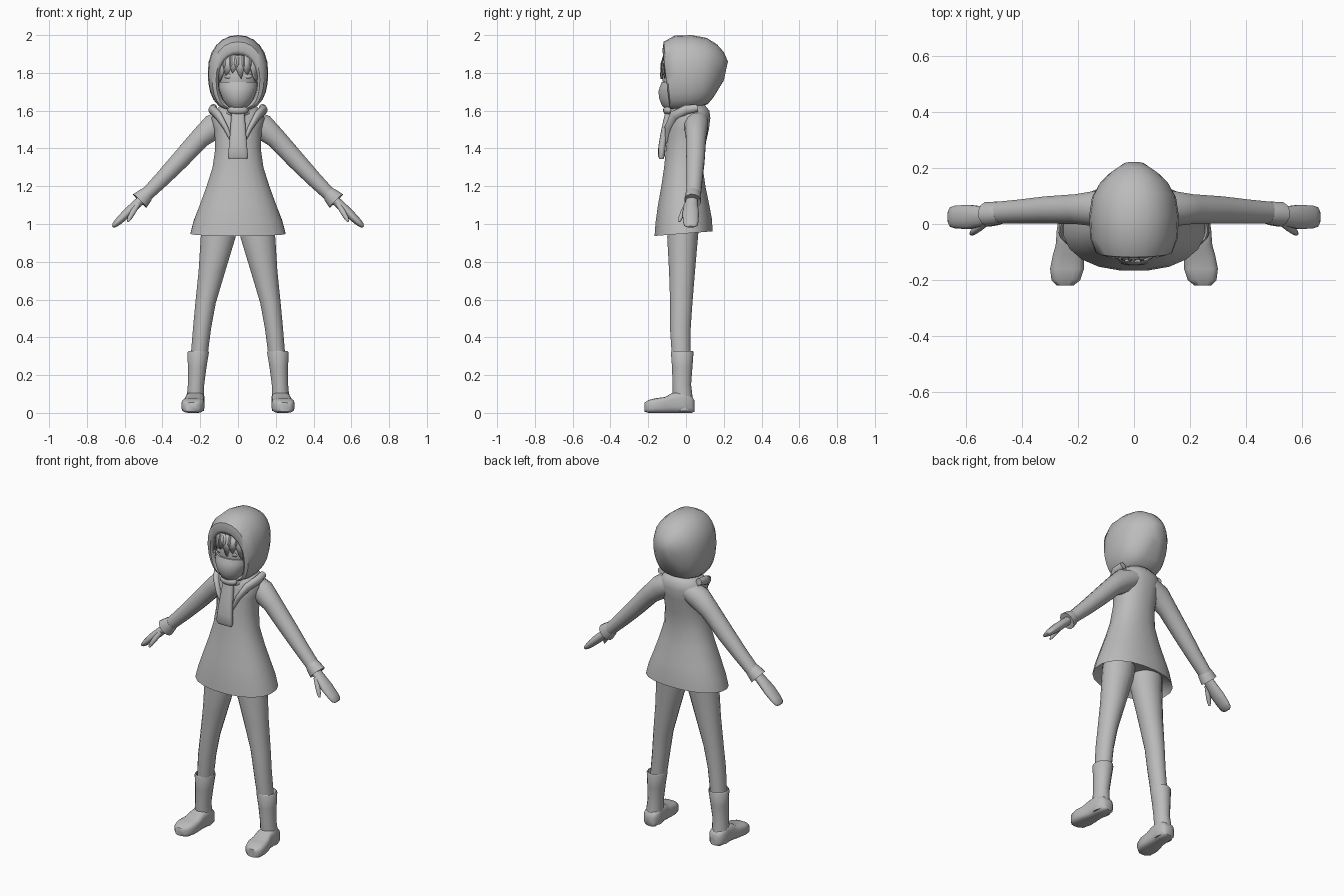
import bpy, bmesh, math
from mathutils import Vector

grey = bpy.data.materials.new("plain grey")
grey.diffuse_color = (0.5, 0.5, 0.5, 1)
X, Y, Z = Vector((1, 0, 0)), Vector((0, 1, 0)), Vector((0, 0, 1))


def finish(name, bm, mirror=False):
    bmesh.ops.recalc_face_normals(bm, faces=bm.faces)
    me = bpy.data.meshes.new(name)
    bm.to_mesh(me)
    bm.free()
    ob = bpy.data.objects.new(name, me)
    me.materials.append(grey)
    bpy.context.collection.objects.link(ob)
    if mirror:
        ob.modifiers.new("mirror", 'MIRROR')
    return ob


def power(v, p):
    return math.copysign(abs(v) ** p, v)


def ring(c, u, v, p=1.0, n=16):
    """Superellipse of half-axis vectors u and v round c."""
    out = []
    for i in range(n):
        a = 2 * math.pi * (i + 0.5) / n
        out.append(Vector(c) + u * power(math.cos(a), p) + v * power(math.sin(a), p))
    return out


def skin(name, rings, mirror=False, cap_start=True, cap_end=True):
    bm = bmesh.new()
    rows = [[bm.verts.new(p) for p in r] for r in rings]
    n = len(rows[0])
    for a, b in zip(rows, rows[1:]):
        for i in range(n):
            j = (i + 1) % n
            bm.faces.new((a[i], a[j], b[j], b[i]))
    if cap_start:
        bm.faces.new(rows[0])
    if cap_end:
        bm.faces.new(rows[-1])
    return finish(name, bm, mirror)


def upright(name, data, mirror=False, p=1.0, n=16):
    """Level sections: x, y, z, half width, half depth."""
    return skin(name, [ring((x, y, z), X * a, Y * b, p, n) for x, y, z, a, b in data], mirror)


def tube(name, data, side=Y, n=12):
    """Sections square to the path: x, y, z, half width, half depth along side."""
    pts = [Vector(d[:3]) for d in data]
    rings = []
    for i, d in enumerate(data):
        t = (pts[min(i + 1, len(pts) - 1)] - pts[max(i - 1, 0)]).normalized()
        u = t.cross(side).normalized()
        rings.append(ring(pts[i], u * d[3], u.cross(t) * d[4], 1.0, n))
    return skin(name, rings, True)


def ball(name, c, r, mirror=False, seg=16):
    bm = bmesh.new()
    bmesh.ops.create_uvsphere(bm, u_segments=seg, v_segments=seg // 2, radius=1)
    for v in bm.verts:
        v.co = Vector((v.co.x * r[0] + c[0], v.co.y * r[1] + c[1], v.co.z * r[2] + c[2]))
    return finish(name, bm, mirror)


# flared coat, with a turned-in hem: z, half width, front y, back y
coat = [(1.0, .20, -.13, .10), (.97, .243, -.157, .132), (.95, .255, -.168, .143),
        (1.02, .236, -.163, .138), (1.1, .205, -.15, .125), (1.2, .168, -.132, .104),
        (1.3, .136, -.117, .09), (1.4, .122, -.107, .10), (1.5, .126, -.10, .122),
        (1.56, .142, -.09, .13), (1.6, .125, -.078, .125), (1.63, .09, -.06, .10)]
rings = [ring((0, (f + b) / 2, z), X * w, Y * (b - f) / 2, 0.9, 20) for z, w, f, b in coat]
for r in rings[:4]:
    for q in r:
        q.z += 0.08 * q.y
skin("coat", rings)

# sleeves, cuffs, hands and thumbs
tube("sleeve", [(.06, .055, 1.55, .06, .065), (.13, .055, 1.515, .07, .065),
                (.20, .053, 1.455, .056, .055), (.31, .05, 1.335, .05, .05),
                (.40, .045, 1.24, .043, .044), (.49, .04, 1.15, .036, .04)])
tube("cuff", [(.475, .038, 1.168, .034, .038), (.49, .038, 1.152, .043, .043),
              (.52, .035, 1.122, .052, .045), (.515, .035, 1.127, .04, .038)])
tube("hand", [(.50, .033, 1.14, .024, .028), (.55, .027, 1.093, .025, .038),
              (.59, .025, 1.055, .025, .045), (.635, .025, 1.012, .02, .042),
              (.655, .025, .993, .014, .036), (.663, .025, .985, .005, .022)])
tube("thumb", [(.53, .005, 1.105, .014, .014), (.555, -.015, 1.065, .015, .013),
               (.575, -.03, 1.03, .012, .011), (.582, -.036, 1.012, .005, .005)])

# legs and boots
upright("leg", [(.098, -.012, 1.02, .097, .085), (.105, -.018, .93, .094, .083),
                (.138, -.021, .75, .072, .07), (.172, -.025, .58, .055, .06),
                (.19, -.03, .45, .049, .056), (.207, -.025, .29, .045, .05)], True)
upright("boot_shaft", [(.209, -.02, .30, .046, .05), (.209, -.02, .328, .054, .058),
                       (.211, -.02, .32, .058, .061), (.216, -.02, .24, .05, .055),
                       (.222, -.022, .15, .044, .05), (.225, -.018, .09, .047, .053),
                       (.226, -.012, .01, .048, .05)], True)
foot = [(.045, .222, .025, .06), (.03, .224, .044, .09), (-.02, .226, .05, .115),
        (-.075, .23, .05, .105), (-.11, .234, .056, .085), (-.16, .239, .061, .078),
        (-.20, .243, .052, .068), (-.22, .246, .03, .048)]
skin("boot_foot", [ring((x, y, .006 + h / 2 if w < .04 else h / 2), X * w, Z * h / 2, .55)
                   for y, x, w, h in foot], True)

# hood: rings from the face opening to the back: top y, bottom y, half width, bottom z, top z
hood = [(-.06, -.03, .098, 1.63, 1.885), (-.115, -.075, .105, 1.62, 1.90),
        (-.125, -.085, .116, 1.61, 1.92), (-.118, -.08, .138, 1.605, 1.965),
        (-.06, -.04, .156, 1.602, 1.997), (.03, .03, .16, 1.605, 2.0),
        (.11, .08, .15, 1.62, 1.985), (.165, .115, .125, 1.635, 1.95),
        (.20, .145, .09, 1.67, 1.91), (.222, .20, .04, 1.76, 1.86)]
rings = []
for yt, yb, w, zb, zt in hood:
    r = []
    for i in range(24):
        a = 2 * math.pi * i / 24
        c, s = math.cos(a), math.sin(a)
        x = w * power(c, .95 if s > 0 else .6)
        f = (power(s, .9) + 1) / 2
        r.append(Vector((x, yb + (yt - yb) * f, zb + (zt - zb) * f)))
    rings.append(r)
skin("hood", rings, cap_start=False)

# folded collar running from the hood down to the chest
tube("collar", [(.13, .06, 1.615, .02, .02), (.135, .0, 1.605, .026, .022),
                (.105, -.06, 1.575, .028, .02), (.065, -.092, 1.51, .022, .014),
                (.03, -.102, 1.43, .006, .006)], side=X)

# head and mask
upright("neck", [(0, .0, 1.55, .06, .06), (0, -.01, 1.68, .055, .06)])
ball("face", (0, -.025, 1.77), (.106, .1, .15))
upright("mask", [(0, -.06, 1.602, .03, .04), (0, -.065, 1.625, .058, .062),
                 (0, -.06, 1.66, .082, .082), (0, -.056, 1.70, .097, .091),
                 (0, -.05, 1.725, .104, .09), (0, -.045, 1.752, .107, .084),
                 (0, -.045, 1.752, .09, .07)], p=1.0, n=20)
ball("eye", (.05, -.113, 1.783), (.026, .0045, .013), True, 12)

# pointed hair fringe: left x, right x, tip x, tip z
bm = bmesh.new()
for x0, x1, xt, zt in [(-.105, -.065, -.098, 1.75), (-.08, -.03, -.062, 1.785),
                       (-.045, .005, -.03, 1.80), (-.02, .035, .018, 1.768),
                       (.02, .07, .05, 1.79), (.06, .105, .097, 1.75)]:
    def at(x, z):
        return bm.verts.new((x, -.131 + 4 * x * x + .3 * max(0, z - 1.84), z))
    m = (x0 + x1) / 2
    bm.faces.new((at(x0, 1.89), at(x0, 1.845), at(xt * .6 + x0 * .4, zt * .7 + 1.845 * .3),
                  at(xt, zt), at(xt * .4 + x1 * .6, zt * .5 + 1.845 * .5),
                  at(x1, 1.845), at(x1, 1.89), at(m, 1.895)))
fringe = finish("hair_fringe", bm)
solid = fringe.modifiers.new("thickness", 'SOLIDIFY')
solid.thickness = .012
solid.offset = 0

# scarf: neck wrap, knot and hanging tail
upright("scarf_wrap", [(0, -.02, 1.565, .07, .065), (0, -.02, 1.585, .085, .078),
                       (0, -.02, 1.61, .083, .075), (0, -.02, 1.625, .06, .055)])
ball("scarf_knot", (0, -.092, 1.602), (.056, .03, .026))
upright("scarf_tail", [(0, -.09, 1.60, .034, .018), (0, -.10, 1.55, .038, .02),
                       (0, -.115, 1.48, .043, .02), (0, -.127, 1.41, .049, .02),
                       (0, -.13, 1.36, .054, .018), (0, -.13, 1.343, .048, .01)], p=.7)

# smooth shading that keeps the hems and soles crisp
for ob in bpy.data.objects:
    ob.select_set(True)
    bpy.context.view_layer.objects.active = ob
bpy.ops.object.shade_smooth_by_angle(angle=math.radians(50))
